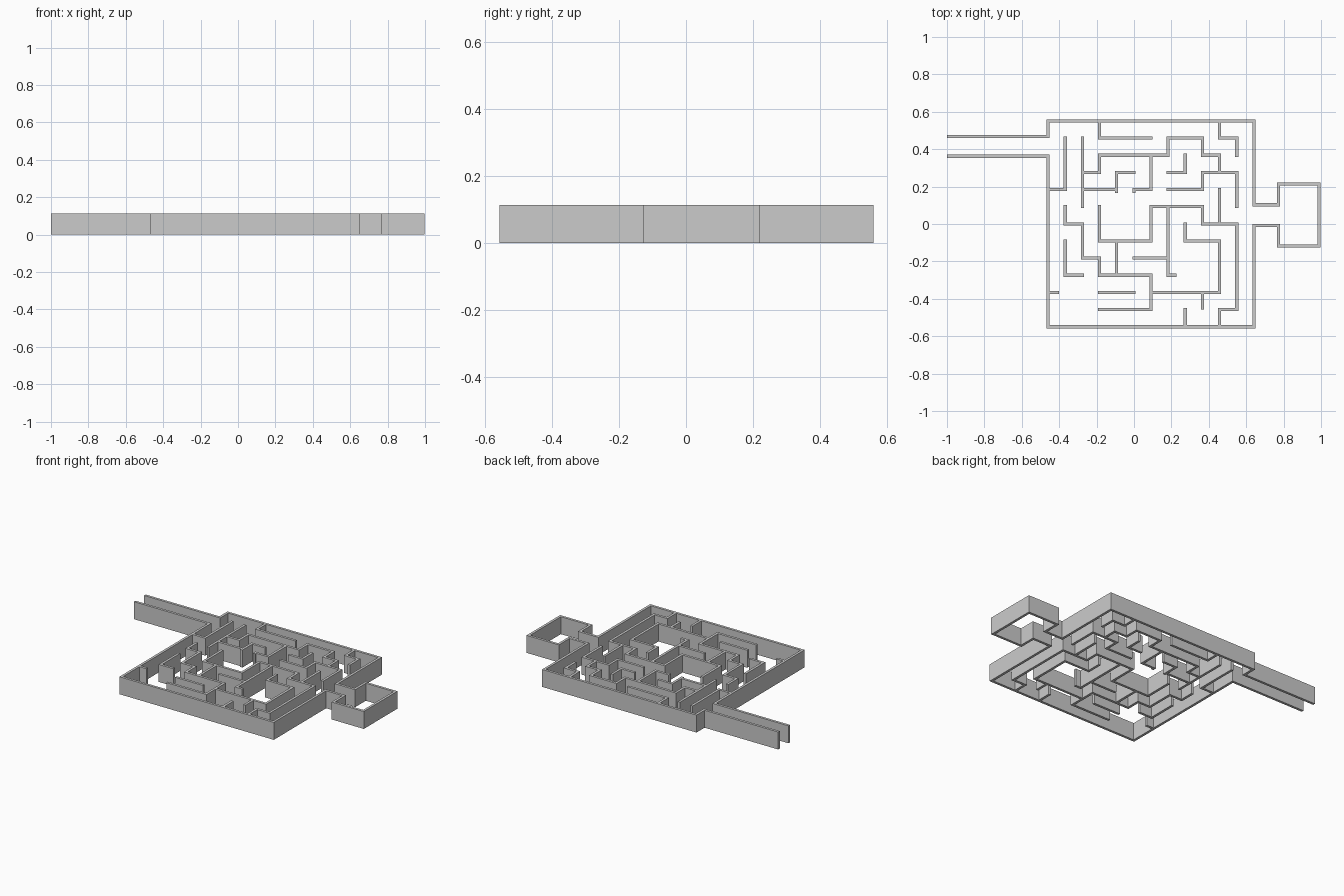
import bpy, bmesh
from mathutils import Vector

if "Cube" in bpy.data.objects:
    bpy.data.objects.remove(bpy.data.objects["Cube"])

PITCH, HALF, HEIGHT = 0.0917, 0.0083, 0.114


def grid(i, j):
    # column i from the left, row j from the back
    return Vector(((i - 5) * PITCH - 0.001, (6 - j) * PITCH + 0.001))


def wall(name, pts):
    """Mitred rectangular wall with square ends along a right-angled path."""
    pts = [Vector(p) for p in pts]
    dirs = [(b - a).normalized() for a, b in zip(pts, pts[1:])]
    pts[0] -= dirs[0] * HALF
    pts[-1] += dirs[-1] * HALF
    bm = bmesh.new()
    rings = []
    for k, p in enumerate(pts):
        d0, d1 = dirs[max(k - 1, 0)], dirs[min(k, len(dirs) - 1)]
        n0, n1 = Vector((-d0.y, d0.x)), Vector((-d1.y, d1.x))
        off = (n0 + n1) / (1 + n0.dot(n1)) * HALF
        l, r = p + off, p - off
        rings.append([bm.verts.new((q.x, q.y, z))
                      for q, z in ((l, 0), (r, 0), (r, HEIGHT), (l, HEIGHT))])
    for a, b in zip(rings, rings[1:]):
        for s in range(4):
            t = (s + 1) % 4
            bm.faces.new((a[s], a[t], b[t], b[s]))
    bm.faces.new(rings[0])
    bm.faces.new(rings[-1][::-1])
    bmesh.ops.recalc_face_normals(bm, faces=bm.faces)
    mesh = bpy.data.meshes.new(name)
    bm.to_mesh(mesh)
    bm.free()
    bpy.context.collection.objects.link(bpy.data.objects.new(name, mesh))


def inner(i, j, axis, *steps):
    """Inner wall from a grid corner; steps alternate between the two axes."""
    pts = [grid(i, j)]
    for step in steps:
        if axis == "x":
            i, axis = i + step, "y"
        else:
            j, axis = j + step, "x"
        pts.append(grid(i, j))
    wall("inner_wall", pts)


# Outer wall: entrance corridor, back, and right-hand chamber
x0, x1 = grid(0, 0).x, grid(12, 0).x
y0, y1 = grid(0, 12).y, grid(0, 0).y
xe, xd, xc = -0.9917, 0.773, 0.99
wall("outer_wall", [
    (xe, 0.468), (x0, 0.468), (x0, y1), (x1, y1), (x1, 0.103), (xd, 0.103),
    (xd, 0.213), (xc, 0.213), (xc, -0.118), (xd, -0.118), (xd, -0.008),
    (x1, -0.008), (x1, y0), (x0, y0), (x0, 0.362), (xe, 0.362)])

# Left inner walls
inner(1, 1, "y", 3, -1)
inner(2, 1, "y", 4)
inner(0, 10, "x", 0.55)
inner(1, 5, "y", 1, 1, 2, 1, 1, 3, 2, -3)
inner(1, 7, "y", 2, 1)
inner(3, 10, "x", 2)

# Back inner walls
inner(3, 0, "y", 1, 3)
inner(2, 3, "x", 1, -1, 4, -1, 2, 1, 1, 1)
inner(2, 4, "x", 2)
inner(4, 4.1, "y", -1.1, 1)
inner(5, 4.1, "y", -0.1, 1, -2)
inner(8, 2, "y", 1, -1)
inner(7, 4, "x", 2, -1, 2, 2)
inner(10, 0, "y", 1, 1, 1)

# Centre and front-right inner walls
inner(3, 5, "y", 2, 3, -2, 3, 1, 2, 5, -1, 1)
inner(10, 4, "y", 2)
inner(4, 7, "y", 2)
inner(7, 5, "y", 4, 0.4)
inner(5, 8, "x", 2)
inner(8, 6, "y", 1, 2, 3, -4)
inner(9, 10, "y", 0.9)
inner(8, 11, "y", 1)
